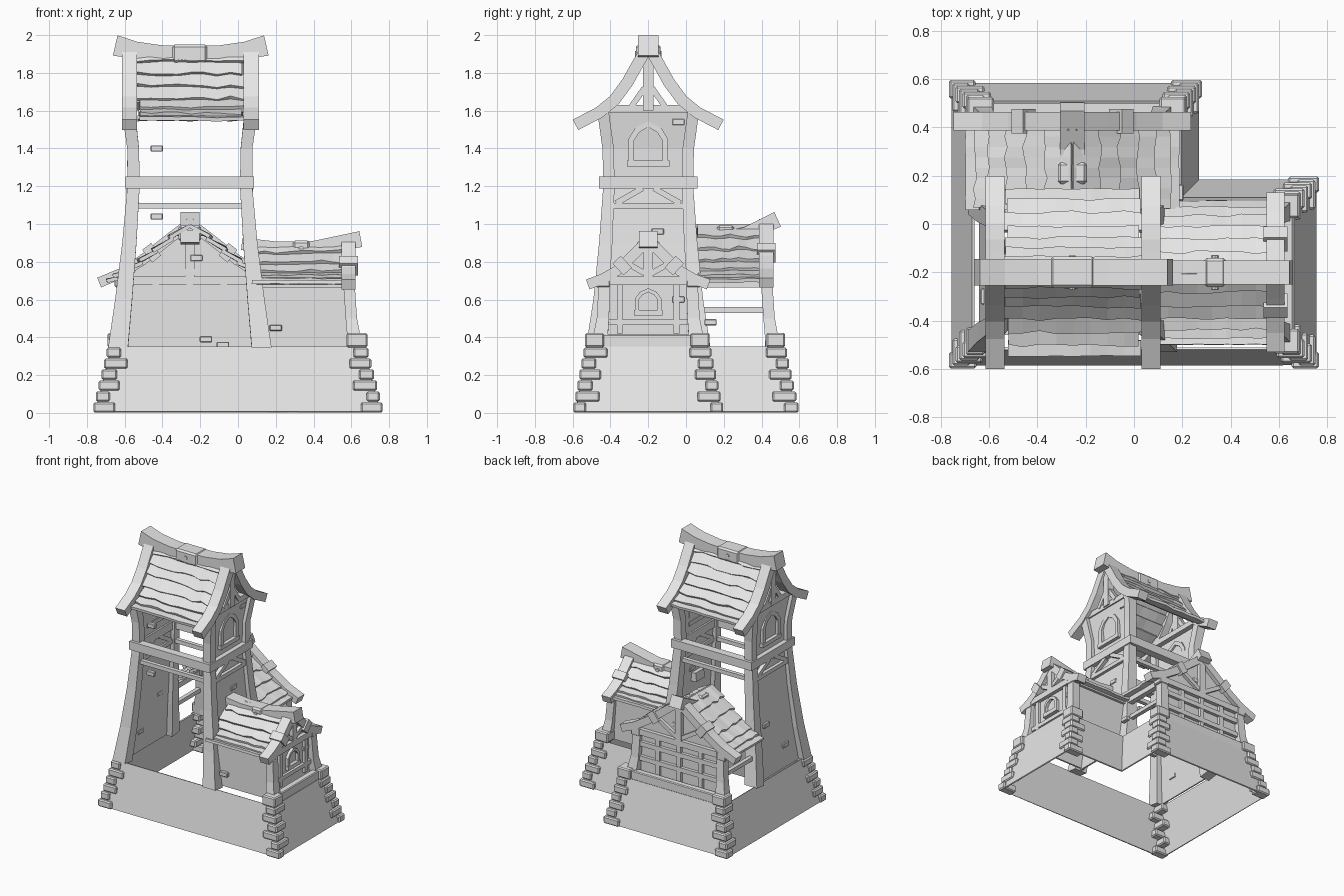
import bpy, bmesh, math, random
from mathutils import Vector as V

random.seed(4)
if "Cube" in bpy.data.objects:
    bpy.data.objects.remove(bpy.data.objects["Cube"])

grey = bpy.data.materials.new("plain_grey")
grey.use_nodes = True
grey.diffuse_color = (0.8, 0.8, 0.8, 1)
grey.node_tree.nodes["Principled BSDF"].inputs["Base Color"].default_value = (0.8, 0.8, 0.8, 1)


def finish(name, bm, solid=0, bevel=0):
    bmesh.ops.recalc_face_normals(bm, faces=bm.faces)
    me = bpy.data.meshes.new(name)
    bm.to_mesh(me)
    bm.free()
    ob = bpy.data.objects.new(name, me)
    bpy.context.scene.collection.objects.link(ob)
    me.materials.append(grey)
    if solid:
        m = ob.modifiers.new("thickness", "SOLIDIFY")
        m.thickness, m.offset = solid, 0
    if bevel:
        m = ob.modifiers.new("edges", "BEVEL")
        m.width, m.segments = bevel, 1
    return ob


def box(name, c, size, bevel=0.006):
    bm = bmesh.new()
    bmesh.ops.create_cube(bm, size=1)
    for v in bm.verts:
        v.co = V(c) + V([a * b for a, b in zip(v.co, size)])
    return finish(name, bm, bevel=bevel)


def sweep(name, pts, side, w, t):
    """Rectangular timber along a path; w is along side, t across it."""
    pts, side = [V(p) for p in pts], V(side).normalized()
    n = len(pts)
    ws = w if isinstance(w, (list, tuple)) else [w] * n
    ts = t if isinstance(t, (list, tuple)) else [t] * n
    bm, rings = bmesh.new(), []
    for i, p in enumerate(pts):
        tan = pts[min(i + 1, n - 1)] - pts[max(i - 1, 0)]
        nor = tan.cross(side).normalized() * ts[i] / 2
        s = side * ws[i] / 2
        rings.append([bm.verts.new(p + q) for q in (s + nor, s - nor, -s - nor, -s + nor)])
    for a, b in zip(rings, rings[1:]):
        for k in range(4):
            bm.faces.new((a[k], a[k - 1], b[k - 1], b[k]))
    bm.faces.new(rings[0])
    bm.faces.new(rings[-1])
    return finish(name, bm)


def strip(name, rows, solid):
    """Sheet through rows of points."""
    bm = bmesh.new()
    grid = [[bm.verts.new(p) for p in r] for r in rows]
    for a, b in zip(grid, grid[1:]):
        for k in range(len(a) - 1):
            bm.faces.new((a[k], a[k + 1], b[k + 1], b[k]))
    return finish(name, bm, solid)


def panel(name, pts, solid=0.012):
    bm = bmesh.new()
    bm.faces.new([bm.verts.new(p) for p in pts])
    return finish(name, bm, solid)


# Frames: u runs along the ridge, v across it
CX, CY = -0.255, -0.2
def along_x(u, v, z): return V((u, CY + v, z))
def along_y(u, v, z): return V((CX + v, u, z))


def on_path(path, t):
    f = t * (len(path) - 1)
    i = min(int(f), len(path) - 2)
    return V(path[i]).lerp(V(path[i + 1]), f - i)


def roof(name, F, u0, u1, path, courses):
    """Overlapping wavy boards on both slopes."""
    for s in (-1, 1):
        for i in range(courses):
            rows = []
            for k in range(9):
                u = u0 + (u1 - u0) * k / 8 + (random.uniform(-.012, .012) if k in (0, 8) else 0)
                a = on_path(path, i / courses)
                b = on_path(path, min(1, (i + 1.15 + random.uniform(-.12, .12)) / courses))
                lift = 0.016 + random.uniform(-.004, .004)
                rows.append([F(u, s * a.x, a.y), F(u, s * (b.x + lift * .6), b.y + lift)])
            strip(name + "_board", rows, 0.02)


def rakes(name, F, u, path, w, t):
    for s in (-1, 1):
        sweep(name + "_rake", [F(u, s * v, z) for v, z in path], F(1, 0, 0) - F(0, 0, 0), w, t)


def bar(name, F, a, b, w, t):
    """Timber in a gable plane, or along u."""
    d = F(*a) - F(*b)
    su = F(1, 0, 0) - F(0, 0, 0)
    side = su if abs(d.normalized().dot(su)) < .9 else F(0, 1, 0) - F(0, 0, 0)
    return sweep(name, [F(*a), F(*b)], side, w, t)


def window(name, F, u, half, z0, z1):
    sp = z0 + (z1 - z0) * .6
    path = [(-half, z0), (-half, sp), (-half * .65, sp + (z1 - sp) * .6), (0, z1),
            (half * .65, sp + (z1 - sp) * .6), (half, sp), (half, z0)]
    sweep(name + "_window_frame", [F(u, v, z) for v, z in path], F(1, 0, 0) - F(0, 0, 0), .035, half * .35)
    bar(name + "_window_sill", F, (u, -half * 1.25, z0), (u, half * 1.25, z0), .045, .03)


# Sloped hollow stone base, L-shaped
low = [(-.75, -.58), (.75, -.58), (.75, .18), (.265, .18), (.265, .58), (-.75, .58)]
top = [(-.665, -.515), (.66, -.515), (.66, .105), (.19, .105), (.19, .505), (-.665, .505)]
strip("stone_base", [[(*p, z) for p in ring + ring[:1]] for ring, z in ((low, 0.005), (top, .35))], .012)

# Alternating corner stones
for k in (0, 1, 2, 4, 5):
    sx, sy = (-1 if k in (0, 5) else 1), (-1 if k < 2 else 1)
    for i in range(6):
        p = V(low[k]).lerp(V(top[k]), (i + .3) / 6)
        lx, ly = (.12, .075) if i % 2 == 0 else (.075, .12)
        lx, ly = lx + random.uniform(-.01, .01), ly + random.uniform(-.01, .01)
        box("corner_stone", (p.x + sx * (.02 - lx / 2), p.y + sy * (.02 - ly / 2), .029 + i * .058),
            (lx, ly, .054), .008)
    q = top[k]
    if k:
        box("corner_cap", (q[0] - sx * .03, q[1] - sy * .03, .385), (.11, .1, .075), .008)

# Sills on the base edges
box("east_sill", (.635, -.205, .38), (.05, .56, .07))
box("back_sill", (-.24, .48, .38), (.78, .05, .07))

# Tower legs, splayed at the foot and flared at the eaves
prof = [(.34, .38, .285), (.6, .35, .25), (.9, .32, .225), (1.2, .298, .208), (1.4, .3, .212), (1.6, .325, .24)]
for sx in (-1, 1):
    for sy in (-1, 1):
        sweep("tower_leg", [(CX + sx * a, CY + sy * b, z) for z, a, b in prof], (1, 0, 0),
              [.105, .09, .075, .065, .062, .07], [.09, .08, .07, .06, .06, .06])
    # Side walls with windows and bracing
    strip("tower_wall", [[(CX + sx * a, CY - b, z), (CX + sx * a, CY + b, z)] for z, a, b in prof], .012)
    u = CX + sx * .31
    window("tower", along_x, u, .09, 1.32, 1.53)
    bar("tower_collar", along_x, (u, -.24, 1.61), (u, .24, 1.61), .06, .04)
    bar("tower_rail", along_x, (u, -.21, 1.095), (u, .21, 1.095), .05, .03)
    for s in (-1, 1):
        bar("tower_brace", along_x, (u, s * .03, 1.19), (u, s * .17, 1.11), .05, .03)
    bar("tower_band_side", along_x, (CX + sx * .31, -.26, 1.22), (CX + sx * .31, .26, 1.22), .06, .062)
    box("tower_band", (CX, CY + sx * .23, 1.22), (.67, .06, .064), 0)
    box("tower_crossrail", (CX, CY + sx * .21, 1.097), (.56, .03, .03), 0)

# Tower roof
tp = [(.0, 1.945), (.06, 1.84), (.11, 1.75), (.18, 1.655), (.26, 1.59), (.385, 1.525)]
roof("tower_roof", along_x, -.53, .03, [(v, z - .015) for v, z in tp[:-1]] + [(.335, 1.54)], 7)
for u in (-.575, .07):
    rakes("tower", along_x, u, tp, .08, .062)
    bar("tower_king_post", along_x, (u, 0, 1.6), (u, 0, 1.93), .05, .055)
    for s in (-1, 1):
        bar("tower_strut", along_x, (u, s * .02, 1.72), (u, s * .09, 1.62), .04, .03)
sweep("tower_ridge", [(x, CY, z) for x, z in ((-.65, 1.945), (-.54, 1.92), (-.4, 1.903), (-.25, 1.9),
      (-.1, 1.903), (.04, 1.92), (.15, 1.945))], (0, 1, 0), .11, [.11, .09, .085, .085, .085, .09, .11])
box("tower_ridge_clamp", (-.255, CY, 1.902), (.185, .13, .095), .012)


def peg(c, axis):
    bm = bmesh.new()
    bmesh.ops.create_cone(bm, cap_ends=True, segments=8, radius1=.014, radius2=.014, depth=.14)
    for v in bm.verts:
        a, b, d = v.co
        v.co = V(c) + (V((a, d, b)) if axis == "y" else V((d, a, b)))
    finish("clamp_peg", bm)


peg((-.255, CY, 1.902), "y")


def wing(name, F, u, half, path, start, ridge, clamp, roof_u):
    """Gabled wing: posts, gable wall, roof, ridge beam and clamps."""
    apex = path[0][1]
    su = F(0, 1, 0) - F(0, 0, 0)
    panel(name + "_gable_wall", [F(u, v, z) for v, z in
          ((-half, .35), (half, .35), (half, .7), (half * .5, (apex + .7) / 2 - .02), (0, apex - .03),
           (-half * .5, (apex + .7) / 2 - .02), (-half, .7))])
    for s in (-1, 1):
        sweep(name + "_post", [F(u + .035, s * (half + .02), .35), F(u + .015, s * half, .5),
              F(u, s * (half - .01), .72)], su, [.085, .065, .06], [.075, .06, .06])
        box(name + "_post_head", F(u, s * half, .695), (.075, .075, .06))
        bar(name + "_eave_beam", F, (start, s * half, .685), (u, s * half, .685), .04, .04)
        bar(name + "_strut", F, (u + .01, s * .02, .74), (u + .01, s * half * .5, .7 + (apex - .7) * .45), .04, .03)
        # Clamps on the rakes
        c = on_path(path, .4)
        t = V(path[2]) - V(path[1])
        t.normalize()
        bar(name + "_rake_clamp", F, (u, s * (c.x - t.x * .03), c.y - t.y * .03),
            (u, s * (c.x + t.x * .03), c.y + t.y * .03), .1, .085)
    bar(name + "_tie_beam", F, (u + .01, -half, .7), (u + .01, half, .7), .05, .045)
    bar(name + "_king_post", F, (u + .01, 0, .7), (u + .01, 0, apex - .02), .05, .05)
    rakes(name, F, u, path, .075, .055)
    roof(name + "_roof", F, roof_u, u - .02, [(v, z - .015) for v, z in path[:-1]] +
         [(path[-1][0] * .9, path[-1][1] - .005)], 6)
    sweep(name + "_ridge", [F(a, 0, z) for a, z in ridge], su, .1, [.065, .065, .07, .085])
    a, z = clamp
    along = F(1, 0, 0) - F(0, 0, 0)
    size = (.09, .12, .085) if abs(along.x) > .5 else (.12, .09, .085)
    box(name + "_ridge_clamp", F(a, 0, z), size, .012)
    peg(F(a, 0, z), "y" if abs(along.x) > .5 else "x")


# East wing
wing("east_wing", along_x, .585, .24, [(0, .915), (.09, .825), (.17, .75), (.24, .71), (.32, .68)], .1,
     [(.02, .895), (.2, .875), (.4, .875), (.65, .92)], (.335, .87), .08)
window("east_wing", along_x, .595, .06, .53, .65)
for s in (-1, 1):
    bar("east_stud", along_x, (.595, s * .15, .42), (.595, s * .15, .69), .03, .03)
    panel("east_side_wall", [along_x(a, s * .235, z) for a, z in ((.1, .35), (.6, .35), (.585, .69), (.06, .69))])
bar("east_rail", along_x, (.595, -.24, .48), (.595, .24, .48), .03, .03)

# Back wing, open at its sides
wing("back_wing", along_y, .425, .36, [(0, 1.005), (.13, .905), (.25, .81), (.36, .74), (.48, .69)], .06,
     [(.06, .935), (.18, .925), (.32, .95), (.485, 1.025)], (.21, .95), .06)
for z in (.5, .61):
    bar("back_rail", along_y, (.435, -.36, z), (.435, .36, z), .04, .035)
for v in (-.18, 0, .18):
    bar("back_stud", along_y, (.435, v, .4), (.435, v, .69), .035, .035)
for s in (-1, 1):
    bar("side_rail", along_y, (.06, s * .36, .545), (.43, s * .36, .545), .03, .03)

# Scattered wall bricks
for c in ((-.43, -.42, 1.4), (-.43, -.43, 1.04), (.2, -.45, .45), (-.22, .42, .82), (-.17, .0, .39), (-.08, .02, .36)):
    box("face_brick", c, (.065, .03, .033), .004)
for c in ((.06, -.04, 1.54), (.59, -.04, .6), (.19, .13, .48), (.06, -.15, .96), (-.6, -.1, .72), (-.62, -.3, .5)):
    box("side_brick", c, (.03, .065, .033), .004)
